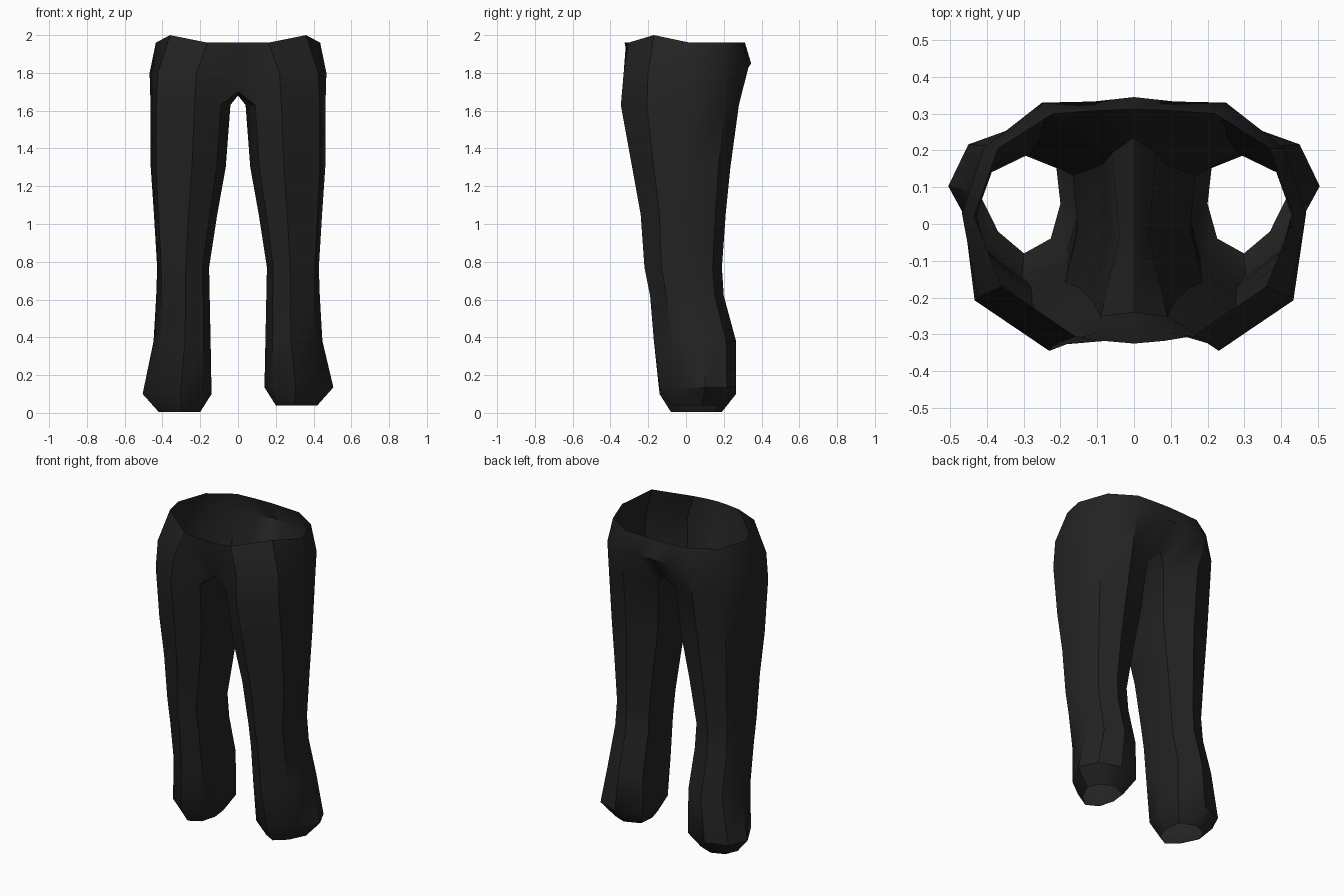
import bpy
import bmesh
import math

if "Cube" in bpy.data.objects:
    bpy.data.objects.remove(bpy.data.objects["Cube"])

# Leg sections: z, inner x, outer x, front y, back y, outer-front corner (0..1)
LEG = [
    (0.005, 0.20, 0.42, -0.08, 0.19, 0.77),
    (0.10, 0.14, 0.505, -0.14, 0.265, 0.77),
    (0.38, 0.145, 0.447, -0.17, 0.265, 0.85),
    (0.62, 0.15, 0.433, -0.19, 0.20, 0.90),
    (0.77, 0.153, 0.428, -0.22, 0.19, 0.92),
    (1.05, 0.11, 0.445, -0.24, 0.21, 0.93),
    (1.30, 0.065, 0.462, -0.285, 0.235, 0.93),
    (1.63, 0.04, 0.463, -0.345, 0.28, 0.93),
]

# Pelvis half-rings above the legs, from front centre round to back centre
HIPS = [(0, -0.30, 1.83), (0.10, -0.295, 1.83), (0.22, -0.33, 1.80),
        (0.425, -0.20, 1.80), (0.468, 0.03, 1.80), (0.41, 0.205, 1.80),
        (0.25, 0.33, 1.83), (0.11, 0.333, 1.84), (0, 0.345, 1.85)]
WAIST = [(0, -0.325, 1.96), (0.08, -0.318, 1.96), (0.16, -0.305, 1.96),
         (0.36, -0.17, 2.0), (0.435, 0.02, 1.96), (0.37, 0.205, 1.96),
         (0.22, 0.30, 1.96), (0.10, 0.308, 1.96), (0, 0.312, 1.96)]
# Crotch strip on the centre line: front, middle, back
CROTCH = [(0, -0.24, 1.70), (0, 0.0, 1.68), (0, 0.235, 1.70)]


def leg_section(z, xi, xo, yf, yb, corner):
    """Eight-sided section: inner-front, front, round the outside, inner."""
    shape = [(0.12, 0.15), (0.45, 0), (corner, 0.22), (1, 0.6),
             (0.85, 0.88), (0.48, 1), (0.05, 0.86), (0, 0.5)]
    return [(xi + u * (xo - xi), yf + v * (yb - yf), z) for u, v in shape]


def build_half(bm, side):
    def ring(points):
        return [bm.verts.new((side * x, y, z)) for x, y, z in points]

    def face(verts):
        bm.faces.new(verts if side > 0 else verts[::-1])

    def bridge(low, high, closed):
        n = len(low)
        for i in range(n if closed else n - 1):
            j = (i + 1) % n
            face([low[i], low[j], high[j], high[i]])

    # Leg tube, open at the hem; the right hem sits a little higher
    rings = []
    for i, section in enumerate(LEG):
        lift = 0.035 if side > 0 and i < 2 else 0
        rings.append(ring([(x, y, z + lift) for x, y, z in leg_section(*section)]))
    for low, high in zip(rings, rings[1:]):
        bridge(low, high, True)

    # Crotch joins the inner thigh to the centre line
    top = rings[-1]
    front, mid, back = ring(CROTCH)
    face([top[7], top[0], front, mid])
    face([top[6], top[7], mid, back])

    # Pelvis, open at the waist
    base = [front] + top[:7] + [back]
    hips, waist = ring(HIPS), ring(WAIST)
    bridge(base, hips, False)
    bridge(hips, waist, False)


# Trousers: both halves welded on the centre line
bm = bmesh.new()
for side in (1, -1):
    build_half(bm, side)
bmesh.ops.remove_doubles(bm, verts=bm.verts, dist=0.0005)
mesh = bpy.data.meshes.new("trousers")
bm.to_mesh(mesh)
bm.free()

fabric = bpy.data.materials.new("black fabric")
fabric.diffuse_color = (0.017, 0.017, 0.017, 1)
fabric.use_nodes = True
fabric.node_tree.nodes["Principled BSDF"].inputs["Base Color"].default_value = fabric.diffuse_color
mesh.materials.append(fabric)

trousers = bpy.data.objects.new("trousers", mesh)
bpy.context.collection.objects.link(trousers)
bpy.context.view_layer.objects.active = trousers
trousers.select_set(True)
bpy.ops.object.shade_smooth_by_angle(angle=math.radians(40))
